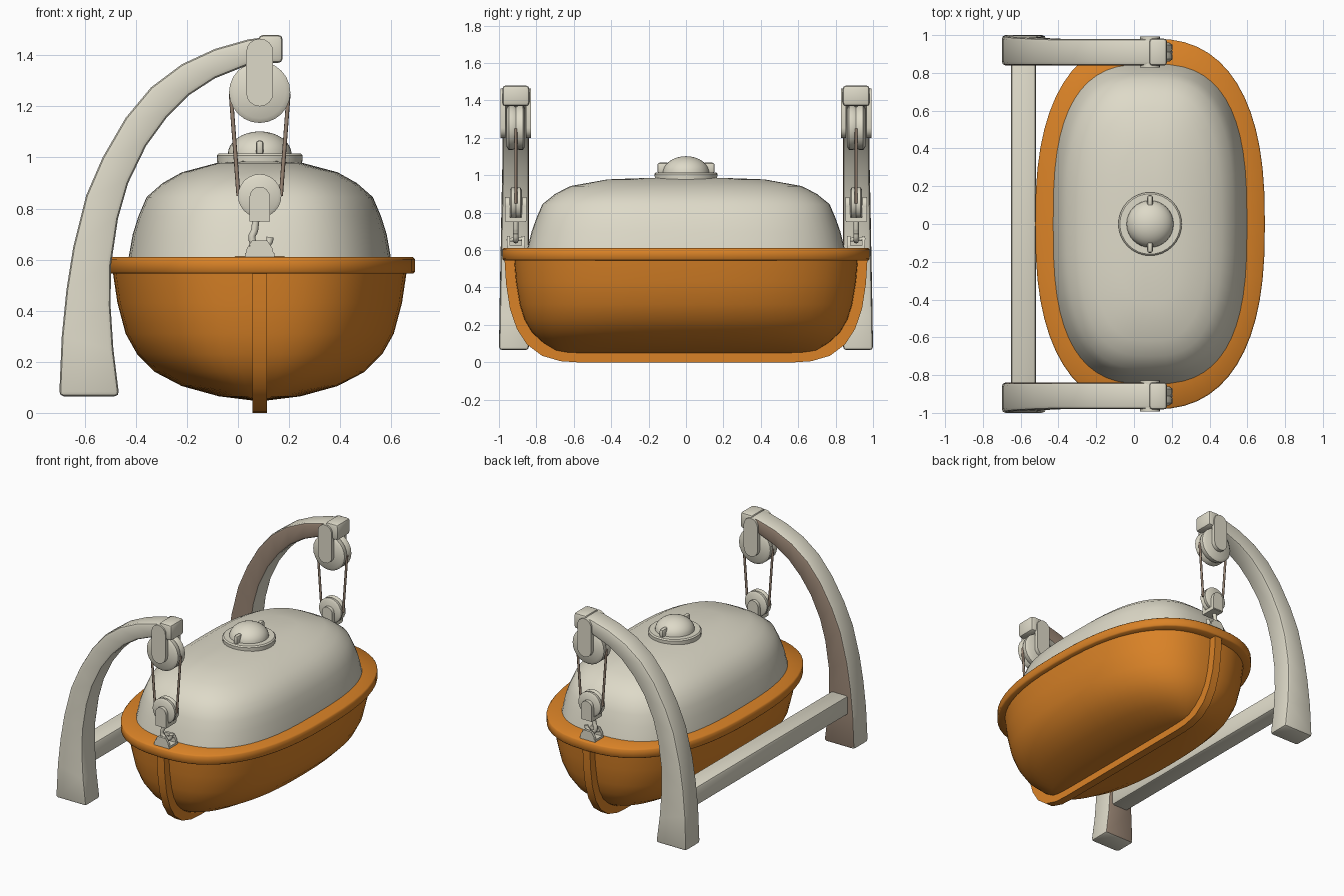
import bpy, bmesh, math
from mathutils import Vector

if "Cube" in bpy.data.objects:
    bpy.data.objects.remove(bpy.data.objects["Cube"])

CX = 0.085   # boat centre line
DY = 0.91    # davit distance from the middle


def material(name, rgb):
    m = bpy.data.materials.new(name)
    m.diffuse_color = (*rgb, 1)
    m.use_nodes = True
    m.node_tree.nodes["Principled BSDF"].inputs["Base Color"].default_value = m.diffuse_color
    return m


ORANGE = material("orange", (0.70, 0.225, 0.02))
WHITE = material("warm white", (0.73, 0.70, 0.58))
BROWN = material("taupe", (0.32, 0.235, 0.175))


def finish(bm, name, mat, bevel=0, angle=40):
    bmesh.ops.remove_doubles(bm, verts=bm.verts, dist=1e-5)
    bmesh.ops.recalc_face_normals(bm, faces=bm.faces)
    if bevel:
        edges = [e for e in bm.edges if len(e.link_faces) == 2 and e.calc_face_angle() > 0.8]
        bmesh.ops.bevel(bm, geom=edges, offset=bevel, segments=2, profile=0.5,
                        affect='EDGES', clamp_overlap=True)
    me = bpy.data.meshes.new(name)
    bm.to_mesh(me)
    bm.free()
    for p in me.polygons:
        p.use_smooth = True
    me.set_sharp_from_angle(angle=math.radians(angle))
    me.materials.append(mat)
    ob = bpy.data.objects.new(name, me)
    bpy.context.collection.objects.link(ob)
    return ob


def loft(name, rings, mat, bevel=0, angle=40, cap=True):
    bm = bmesh.new()
    vs = [[bm.verts.new(p) for p in r] for r in rings]
    n = len(rings[0])
    for a, b in zip(vs, vs[1:]):
        for i in range(n):
            bm.faces.new((a[i], a[(i + 1) % n], b[(i + 1) % n], b[i]))
    if cap:
        bm.faces.new(vs[0])
        bm.faces.new(vs[-1])
    return finish(bm, name, mat, bevel, angle)


def oval(hx, hy, z, e=2.5, n=56):
    pts = []
    for i in range(n):
        t = 2 * math.pi * i / n
        c, s = math.cos(t), math.sin(t)
        pts.append((CX + hx * math.copysign(abs(c) ** (2 / e), c),
                    hy * math.copysign(abs(s) ** (2 / e), s), z))
    return pts


def plate(name, pts, y0, y1, mat, bevel=0):
    """Outline in x, z pushed from y0 to y1."""
    return loft(name, [[(x, y, z) for x, z in pts] for y in (y0, y1)], mat, bevel)


def box(name, x0, x1, y0, y1, z0, z1, mat, bevel=0):
    return plate(name, [(x0, z0), (x1, z0), (x1, z1), (x0, z1)], y0, y1, mat, bevel)


def capsule(x, r, z0, z1, n=8):
    """Upright plate outline with round ends."""
    top = [(x + r * math.cos(math.pi * i / n), z1 - r + r * math.sin(math.pi * i / n)) for i in range(n + 1)]
    return top + [(2 * x - px, z0 + z1 - pz) for px, pz in top]


def sheave(name, z, r, y, w):
    """Grooved wheel with its axle along y."""
    prof = [(-w, r * .85), (-w * .75, r), (-w * .35, r), (0, r * .93), (w * .35, r), (w * .75, r), (w, r * .85)]
    rings = [[(CX + q * math.cos(t * math.pi / 12), y + d, z + q * math.sin(t * math.pi / 12))
              for t in range(24)] for d, q in prof]
    return loft(name, rings, WHITE)


def tube(name, path, r, mat, n=8):
    pts = [Vector(p) for p in path]
    rings = []
    for i, p in enumerate(pts):
        d = (pts[min(i + 1, len(pts) - 1)] - pts[max(i - 1, 0)]).normalized()
        u = Vector((0, 1, 0))
        v = d.cross(u).normalized()
        rings.append([p + r * (math.cos(2 * math.pi * k / n) * u + math.sin(2 * math.pi * k / n) * v)
                      for k in range(n)])
    return loft(name, rings, mat, angle=60)


# hull, ending in a keel line, and rim with deck
hull = [(0, .62, .045), (.16, .70, .065), (.305, .765, .105), (.41, .825, .16), (.48, .865, .23),
        (.525, .89, .31), (.557, .91, .43), (.575, .92, .55)]
loft("hull", [oval(*r) for r in hull], ORANGE, angle=50, cap=False)
rim = [(.55, .89, .545), (.60, .975, .545), (.608, .982, .553), (.608, .982, .602), (.60, .975, .61), (.45, .78, .612)]
loft("rim", [oval(*r) for r in rim], ORANGE, angle=50)

# keel strip running up both ends
half = [(.97, .55), (.962, .42), (.942, .29), (.905, .18), (.85, .095), (.77, .035), (.67, .006), (.58, 0)]
inner = [(.56, .06), (.68, .08), (.78, .15), (.84, .25), (.87, .4), (.88, .55)]
bm = bmesh.new()
line = half + [(-y, z) for y, z in reversed(half)]
iline = inner + [(-y, z) for y, z in inner]
loop = line + [(-y, z) for y, z in reversed(inner)] + inner
f = bm.faces.new([bm.verts.new((CX - .028, y, z)) for y, z in loop])
ext = bmesh.ops.extrude_face_region(bm, geom=[f])
bmesh.ops.translate(bm, vec=(.056, 0, 0), verts=[v for v in ext['geom'] if isinstance(v, bmesh.types.BMVert)])
finish(bm, "keel", ORANGE)

# cabin
cabin = [(.515, .85, .60), (.497, .825, .70), (.475, .80, .77), (.443, .768, .845), (.38, .70, .90),
         (.305, .62, .942), (.17, .42, .978), (.07, .2, .986), (0, 0, .987)]
loft("cabin", [oval(*r, 2.8) for r in cabin], WHITE, angle=50, cap=False)

# hatch disc, dome and its two handles
loft("hatch_base", [oval(r, r, z, 2, 32) for r, z in ((.165, .96), (.168, 1.008), (.16, 1.016), (.1, 1.016))], WHITE)
dome = [(.125 * math.cos(a * math.pi / 16), 1.012 + .09 * math.sin(a * math.pi / 16)) for a in range(9)]
loft("hatch_dome", [oval(r, r, z, 2, 32) for r, z in dome], WHITE, angle=50, cap=False)
for s in (-1, 1):
    box("hatch_handle", CX - .015, CX + .015, *sorted((s * .09, s * .153)), 1.01, 1.067, WHITE, .012)

# davit arm: outer and inner edge of the curve
outer = [(-.70, .065), (-.69, .3), (-.672, .48), (-.645, .65), (-.595, .85), (-.53, 1.0), (-.44, 1.155),
         (-.34, 1.275), (-.22, 1.365), (-.09, 1.425), (.04, 1.462), (.13, 1.474)]
under = [(-.465, .065), (-.488, .25), (-.499, .42), (-.497, .58), (-.47, .76), (-.43, .90), (-.36, 1.045),
         (-.28, 1.155), (-.19, 1.245), (-.09, 1.31), (.03, 1.358), (.13, 1.375)]
for s in (-1, 1):
    rings = []
    for i, ((ox, oz), (ux, uz)) in enumerate(zip(outer, under)):
        y0, y1 = s * .84, s * (1.0 - .02 * min(1, i / 6))
        rings.append([(ox, y0, oz), (ox, y1, oz), (ux, y1, uz), (ux, y0, uz)])
    arm = loft("davit_arm", rings, WHITE, .018)
    # inward faces are taupe
    arm.data.materials.append(BROWN)
    for p in arm.data.polygons:
        if p.normal.y * s < -.9:
            p.material_index = 1

    y = s * DY
    box("arm_tip", .08, .175, y - .072, y + .072, 1.37, 1.48, WHITE, .018)
    # upper pulley with cheek plates
    sheave("upper_sheave", 1.255, .12, y, .05)
    for q in (-1, 1):
        plate("upper_cheek", capsule(CX, .053, 1.2, 1.465), y + q * .055, y + q * .082, WHITE)
        plate("lower_cheek", capsule(CX, .04, .79, .885), y + q * .035, y + q * .058, WHITE)
        box("cheek_foot", CX - .04, CX + .04, *sorted((y + q * .03, y + q * .058)), .755, .84, WHITE)
        # rope falls
        tube("rope", [(CX + q * .113, y, 1.25), (CX + q * .083, y, .85)], .008, BROWN)
    # lower pulley
    sheave("lower_sheave", .85, .085, y, .032)
    box("block_bottom", CX - .04, CX + .04, y - .055, y + .055, .75, .775, WHITE)
    # hook and deck eye
    hook = [(CX - .015, .755), (CX - .02, .715)]
    hook += [(CX + .005 + .036 * math.cos(a), .685 + .036 * math.sin(a))
             for a in [math.radians(140 + 25 * k) for k in range(10)]]
    tube("hook", [(x, y, z) for x, z in hook], .014, WHITE)
    for q in (-1, 1):
        plate("deck_eye_side", [(CX - .058, .605), (CX + .058, .605), (CX + .05, .645), (CX + .03, .675),
                                (CX - .03, .675), (CX - .05, .645)], y + q * .03, y + q * .048, WHITE)
    box("deck_eye_base", CX - .058, CX + .058, y - .048, y + .048, .6, .625, WHITE)
    tube("deck_eye_pin", [(CX - .04, y - .04, .655), (CX + .04, y + .04, .66)], .01, WHITE)

# beam joining the davits
box("cross_beam", -.65, -.52, -.86, .86, .295, .425, WHITE, .015)
